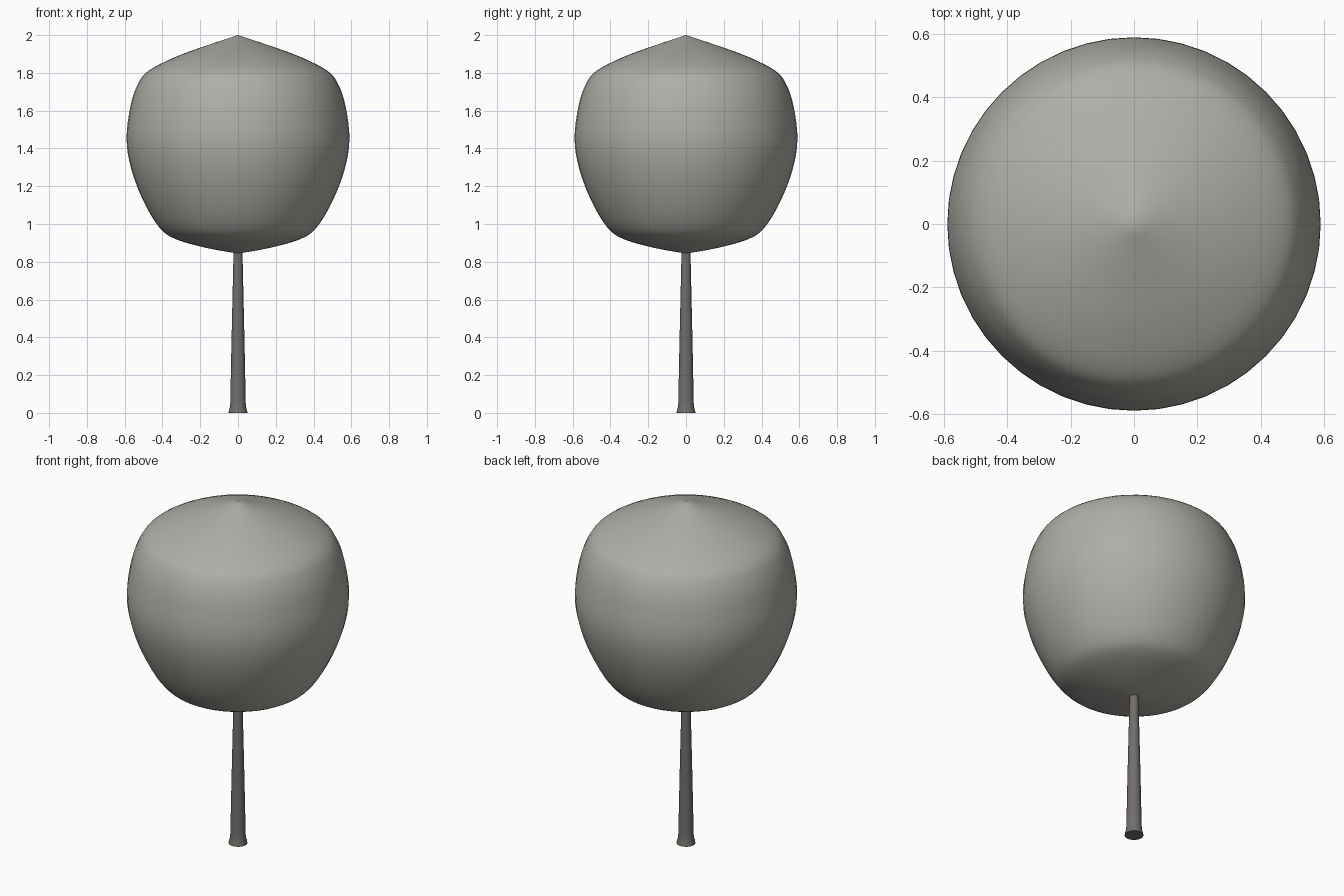
import bpy, bmesh, math
from mathutils import Vector

if "Cube" in bpy.data.objects:
    bpy.data.objects.remove(bpy.data.objects["Cube"])


def material(name, rgb):
    m = bpy.data.materials.new(name)
    m.diffuse_color = (*rgb, 1)
    m.use_nodes = True
    m.node_tree.nodes["Principled BSDF"].inputs["Base Color"].default_value = m.diffuse_color
    return m


def smooth_profile(pts, steps=4):
    """Catmull-Rom curve through (radius, height) points."""
    p = [Vector(q) for q in pts]
    p = [2 * p[0] - p[1]] + p + [2 * p[-1] - p[-2]]
    out = []
    for i in range(1, len(p) - 2):
        a, b, c, d = p[i - 1:i + 3]
        for k in range(steps):
            t = k / steps
            out.append(0.5 * (2 * b + (c - a) * t + (2 * a - 5 * b + 4 * c - d) * t * t
                              + (3 * b - a - 3 * c + d) * t ** 3))
    return out + [p[-2]]


def lathe(name, profile, sides, mat, angle):
    """Spin a bottom-to-top profile round z; zero radius makes a pole."""
    bm = bmesh.new()
    rings = []
    for r, z in profile:
        if r < 1e-5:
            rings.append([bm.verts.new((0, 0, z))] * sides)
        else:
            rings.append([bm.verts.new((r * math.cos(math.tau * i / sides),
                                        r * math.sin(math.tau * i / sides), z))
                          for i in range(sides)])
    for lo, hi in zip(rings, rings[1:]):
        for i in range(sides):
            j = (i + 1) % sides
            bm.faces.new(list(dict.fromkeys((lo[i], lo[j], hi[j], hi[i]))))
    me = bpy.data.meshes.new(name)
    bmesh.ops.recalc_face_normals(bm, faces=bm.faces)
    bm.to_mesh(me)
    bm.free()
    me.materials.append(mat)
    ob = bpy.data.objects.new(name, me)
    bpy.context.collection.objects.link(ob)
    bpy.ops.object.select_all(action='DESELECT')
    ob.select_set(True)
    bpy.context.view_layer.objects.active = ob
    bpy.ops.object.shade_smooth_by_angle(angle=math.radians(angle))
    return ob


leaf_grey = material("leaf grey", (0.43, 0.42, 0.385))
bark_grey = material("bark grey", (0.17, 0.155, 0.145))

# Rounded crown with a shallow pointed top and bottom
crown = [(0, 0.843), (0.17, 0.874), (0.33, 0.92), (0.415, 0.98), (0.50, 1.12),
         (0.565, 1.29), (0.59, 1.45), (0.57, 1.62), (0.533, 1.735), (0.475, 1.81),
         (0.33, 1.885), (0.16, 1.947), (0, 2.0)]
lathe("crown", smooth_profile(crown), 48, leaf_grey, 60)

# Slim tapering trunk with a flared foot
trunk = [(0, 0), (0.05, 0), (0.048, 0.012), (0.043, 0.03), (0.041, 0.05),
         (0.034, 0.4), (0.024, 0.84), (0.023, 0.88), (0, 0.88)]
lathe("trunk", trunk, 24, bark_grey, 50)
